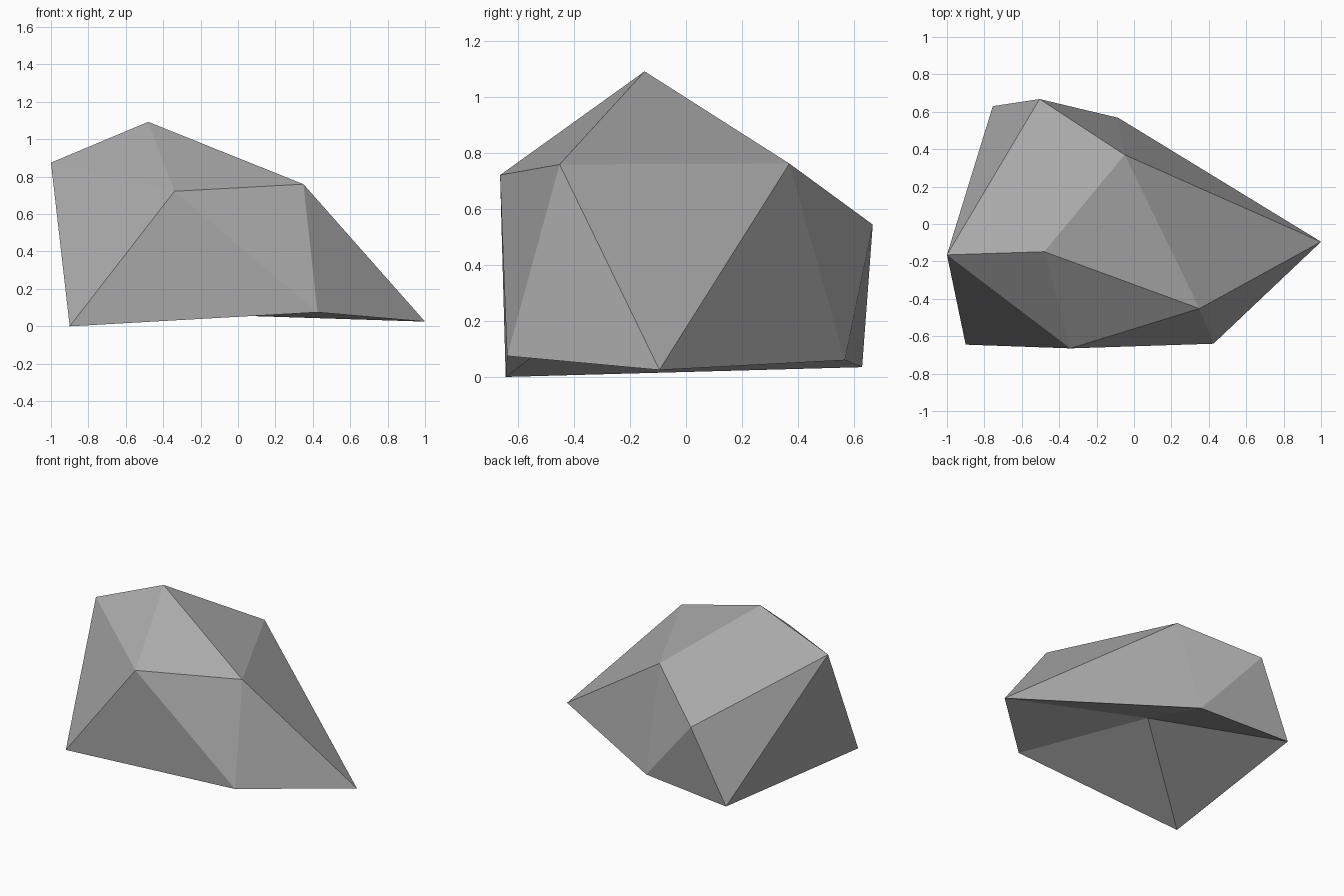
import bpy
import bmesh

if "Cube" in bpy.data.objects:
    bpy.data.objects.remove(bpy.data.objects["Cube"])

# Corners of a faceted boulder: a distorted twenty-sided solid
corners = {
    "A": (-1.0, -0.165, 0.875),   # upper left
    "B": (-0.755, 0.63, 0.035),   # back left foot
    "C": (-0.505, 0.668, 0.545),  # back shoulder
    "D": (-0.085, 0.568, 0.06),   # back foot
    "E": (-0.05, 0.37, 0.763),    # back right shoulder
    "F": (1.0, -0.095, 0.025),    # right tip
    "G": (0.35, -0.452, 0.76),    # front right shoulder
    "H": (0.425, -0.64, 0.075),   # front right foot
    "I": (-0.34, -0.665, 0.722),  # front shoulder
    "J": (-0.9, -0.645, 0.0),     # front left foot
    "K": (-0.48, -0.148, 1.093),  # peak
    "L": (-0.25, -0.16, 0.37),    # hollow underneath
}
top = "AIK KIG KGE KEC KCA"
sides = "AJI IJH IHG GHF GFE EFD EDC CDB CBA ABJ"
underside = "JLH HLF FLD DLB BLJ"

# Flat-shaded rock
bm = bmesh.new()
verts = {name: bm.verts.new(co) for name, co in corners.items()}
for face in (top + " " + sides + " " + underside).split():
    bm.faces.new([verts[c] for c in face])
bmesh.ops.recalc_face_normals(bm, faces=bm.faces)
mesh = bpy.data.meshes.new("rock")
bm.to_mesh(mesh)
bm.free()

stone = bpy.data.materials.new("grey stone")
stone.diffuse_color = (0.4, 0.4, 0.4, 1.0)
stone.use_nodes = True
stone.node_tree.nodes["Principled BSDF"].inputs["Base Color"].default_value = stone.diffuse_color
mesh.materials.append(stone)
rock = bpy.data.objects.new("rock", mesh)
bpy.context.collection.objects.link(rock)
